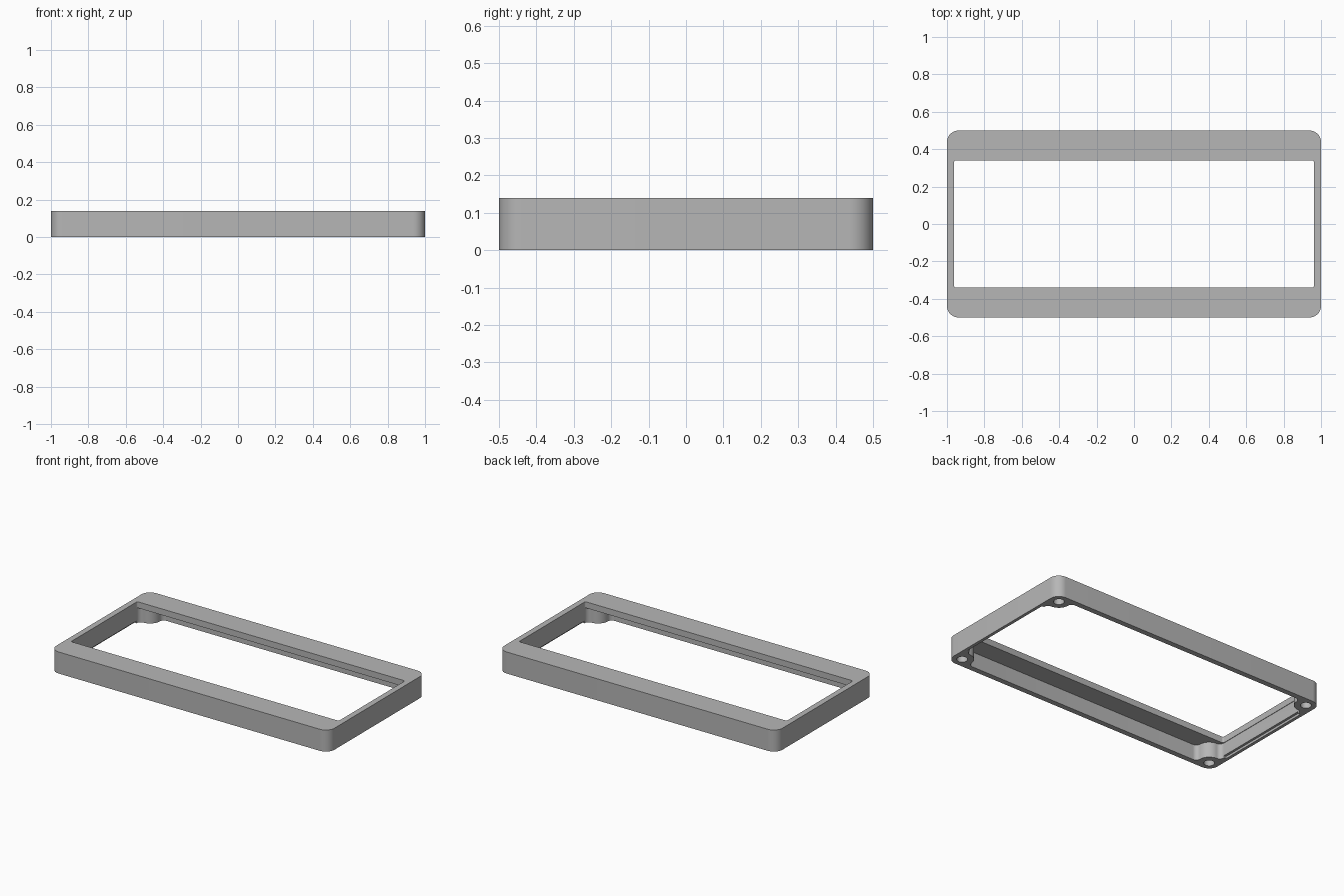
import bpy, bmesh
from math import pi, cos, sin, sqrt, atan2, radians

if "Cube" in bpy.data.objects:
    bpy.data.objects.remove(bpy.data.objects["Cube"], do_unlink=True)

HEIGHT, PLATE_UNDERSIDE = 0.14, 0.10
HOLE_X, HOLE_Y, HOLE_R = 0.9375, 0.4375, 0.032   # screw holes, concentric with the corners
WALL_X, WALL_Y = 0.965, 0.465                    # inner faces of the walls
POST_R, FILLET = 0.07, 0.03

grey = bpy.data.materials.new("mid_grey")
grey.use_nodes = True
grey.diffuse_color = (0.47, 0.47, 0.47, 1)
grey.node_tree.nodes["Principled BSDF"].inputs["Base Color"].default_value = grey.diffuse_color


def arc(cx, cy, r, start, end, steps=10):
    return [(cx + r * cos(start + (end - start) * i / steps),
             cy + r * sin(start + (end - start) * i / steps)) for i in range(steps + 1)]


def four_way(quadrant):
    """Mirror a +x +y outline, running from the x side to the y side, into a closed loop."""
    loop = list(quadrant)
    loop += [(-x, y) for x, y in reversed(quadrant)]
    loop += [(-x, -y) for x, y in quadrant]
    loop += [(x, -y) for x, y in reversed(quadrant)]
    return loop


def rounded_rect(hx, hy, r, steps=12):
    return four_way(arc(hx - r, hy - r, r, 0, pi / 2, steps))


def prism(name, outline, z0, z1):
    bm = bmesh.new()
    face = bm.faces.new([bm.verts.new((x, y, z0)) for x, y in outline])
    top = bmesh.ops.extrude_face_region(bm, geom=[face])["geom"]
    bmesh.ops.translate(bm, vec=(0, 0, z1 - z0),
                        verts=[v for v in top if isinstance(v, bmesh.types.BMVert)])
    bmesh.ops.recalc_face_normals(bm, faces=bm.faces)
    mesh = bpy.data.meshes.new(name)
    bm.to_mesh(mesh)
    bm.free()
    obj = bpy.data.objects.new(name, mesh)
    bpy.context.collection.objects.link(obj)
    return obj


def cut(target, cutter):
    mod = target.modifiers.new("cut", 'BOOLEAN')
    mod.operation, mod.solver, mod.object = 'DIFFERENCE', 'EXACT', cutter
    bpy.context.view_layer.objects.active = target
    bpy.ops.object.modifier_apply(modifier=mod.name)
    bpy.data.objects.remove(cutter, do_unlink=True)


# Outer body with rounded corners
frame = prism("bezel_frame", rounded_rect(1, 0.5, 0.0625), 0, HEIGHT)
frame.data.materials.append(grey)

# Underside cavity, leaving filleted screw posts in the corners
f1x = WALL_X - FILLET
f1y = HOLE_Y - sqrt((POST_R + FILLET) ** 2 - (f1x - HOLE_X) ** 2)
f2y = WALL_Y - FILLET
f2x = HOLE_X - sqrt((POST_R + FILLET) ** 2 - (f2y - HOLE_Y) ** 2)
a1 = atan2(HOLE_Y - f1y, HOLE_X - f1x)
a2 = atan2(HOLE_Y - f2y, HOLE_X - f2x)
quadrant = (arc(f1x, f1y, FILLET, 0, a1)
            + arc(HOLE_X, HOLE_Y, POST_R, a1 - pi, a2 - pi, 16)[1:-1]
            + arc(f2x, f2y, FILLET, a2, pi / 2))
cut(frame, prism("cavity_cutter", four_way(quadrant), -0.1, PLATE_UNDERSIDE))

# Window through the top plate
cut(frame, prism("window_cutter", rounded_rect(0.962, 0.34, 0.01, 5), 0.05, 0.3))

for side in (-1, 1):
    # Shallow rebate along the bottom of each short wall
    x0, x1 = side * 0.95, side * 0.98
    cut(frame, prism("rebate_cutter",
                     [(x0, -0.335), (x1, -0.335), (x1, 0.335), (x0, 0.335)], -0.1, 0.015))
    # Blind screw holes
    for end in (-1, 1):
        hole = arc(side * HOLE_X, end * HOLE_Y, HOLE_R, 0, 2 * pi, 32)[:-1]
        cut(frame, prism("hole_cutter", hole, -0.1, PLATE_UNDERSIDE))

# Smooth curved walls, sharp edges
bpy.ops.object.select_all(action='DESELECT')
frame.select_set(True)
bpy.context.view_layer.objects.active = frame
bpy.ops.object.shade_smooth_by_angle(angle=radians(30))
